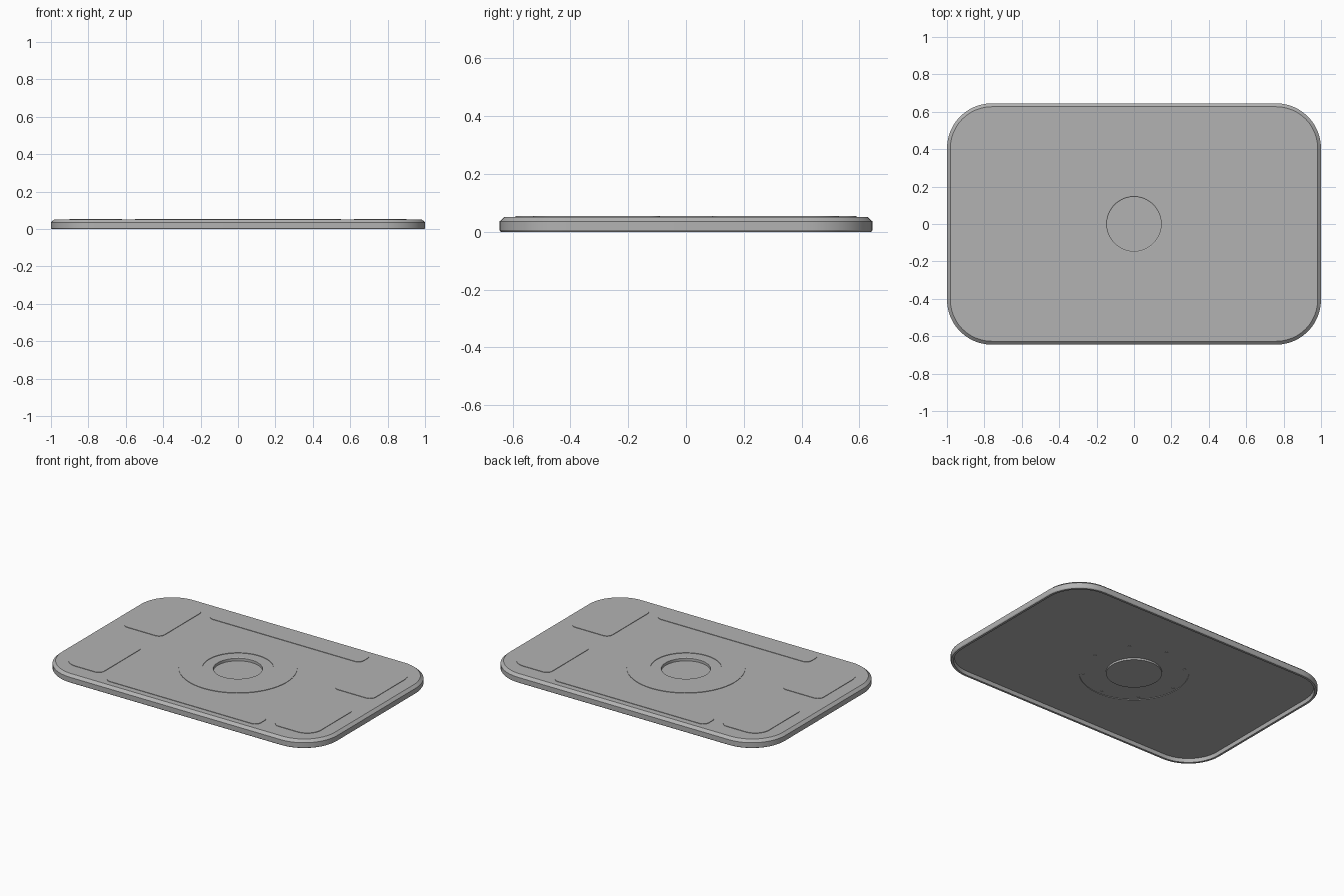
import bpy, bmesh, math

if "Cube" in bpy.data.objects:
    bpy.data.objects.remove(bpy.data.objects["Cube"])

grey = bpy.data.materials.new("matte grey")
grey.diffuse_color = (0.45, 0.45, 0.45, 1)
grey.use_nodes = True
grey.node_tree.nodes["Principled BSDF"].inputs["Base Color"].default_value = grey.diffuse_color

HALF_X, HALF_Y, CORNER = 1.0, 0.645, 0.24
DECK, TOP = 0.052, 0.055


def rounded_rect(x0, x1, y0, y1, radii, n=12):
    """Outline points, counter-clockwise; radii run from the +x +y corner."""
    pts = []
    for k, (cx, cy, sx, sy) in enumerate([(x1, y1, 1, 1), (x0, y1, -1, 1),
                                          (x0, y0, -1, -1), (x1, y0, 1, -1)]):
        r = radii[k]
        for i in range(n + 1):
            a = math.pi / 2 * (k + i / n)
            pts.append((cx - sx * r + r * math.cos(a), cy - sy * r + r * math.sin(a)))
    return pts


def plate_outline(inset):
    x, y = HALF_X - inset, HALF_Y - inset
    return rounded_rect(-x, x, -y, y, [CORNER - inset] * 4)


def circle(r, n=64):
    return [(r * math.cos(2 * math.pi * i / n), r * math.sin(2 * math.pi * i / n))
            for i in range(n)]


def ring(bm, pts, z):
    return [bm.verts.new((x, y, z)) for x, y in pts]


def bridge(bm, a, b):
    n = len(a)
    for i in range(n):
        j = (i + 1) % n
        bm.faces.new((a[i], a[j], b[j], b[i]))


def stack(bm, rings):
    for a, b in zip(rings, rings[1:]):
        bridge(bm, a, b)
    return rings


def fill_between(bm, outer, inner):
    """Flat face with a hole."""
    edges = []
    for loop in (outer, inner):
        for i in range(len(loop)):
            pair = (loop[i], loop[(i + 1) % len(loop)])
            edges.append(bm.edges.get(pair) or bm.edges.new(pair))
    bmesh.ops.triangle_fill(bm, use_beauty=True, use_dissolve=False, edges=edges)


def finish(bm, name):
    bmesh.ops.recalc_face_normals(bm, faces=bm.faces)
    mesh = bpy.data.meshes.new(name)
    bm.to_mesh(mesh)
    bm.free()
    mesh.materials.append(grey)
    obj = bpy.data.objects.new(name, mesh)
    bpy.context.collection.objects.link(obj)
    bpy.ops.object.select_all(action='DESELECT')
    obj.select_set(True)
    bpy.context.view_layer.objects.active = obj
    bpy.ops.object.shade_smooth_by_angle(angle=math.radians(25))
    return obj


def prism(name, pts, z0, z1):
    bm = bmesh.new()
    low, high = stack(bm, [ring(bm, pts, z0), ring(bm, pts, z1)])
    bm.faces.new(low)
    bm.faces.new(high)
    return finish(bm, name)


# Tray: chamfered outer wall, hollow underside with a narrow rim, central cup
bm = bmesh.new()
wall = stack(bm, [ring(bm, plate_outline(i), z) for i, z in
                  [(0.022, 0.024), (0.018, 0.0), (0.004, 0.0), (0.0, 0.006),
                   (0.0, 0.036), (0.018, DECK)]])
cup = stack(bm, [ring(bm, circle(r), z) for r, z in
                 [(0.150, DECK), (0.145, 0.049), (0.145, 0.032)]])
under = stack(bm, [ring(bm, circle(r), z) for r, z in
                   [(0.325, 0.024), (0.325, 0.028), (0.165, 0.028), (0.165, 0.016)]])
fill_between(bm, wall[-1], cup[0])
fill_between(bm, wall[0], under[0])
bm.faces.new(cup[-1])
bm.faces.new(under[-1])
finish(bm, "tray")

# Raised ring around the cup
bm = bmesh.new()
section = [(0.21, DECK - 0.001), (0.21, TOP), (0.35, TOP), (0.35, DECK - 0.001)]
loops = [ring(bm, circle(r), z) for r, z in section]
stack(bm, loops + loops[:1])
finish(bm, "raised_ring")

# Raised pads: long ones along front and back, one in each corner
long_pad = rounded_rect(-0.55, 0.55, 0.47, 0.59, [0.04] * 4, 6)
corner_pad = rounded_rect(0.62, 0.90, 0.09, 0.53, [0.10, 0.04, 0.04, 0.04], 8)
for sy, side in ((-1, "front"), (1, "back")):
    prism(side + "_long_pad", [(x, y * sy) for x, y in long_pad], DECK - 0.001, TOP)
    for sx, hand in ((-1, "left"), (1, "right")):
        prism(f"{side}_{hand}_corner_pad",
              [(x * sx, y * sy) for x, y in corner_pad], DECK - 0.001, TOP)

# Small studs around the underside recess
for k in range(8):
    a = k * math.pi / 4
    pts = [(x + 0.30 * math.cos(a), y + 0.30 * math.sin(a)) for x, y in circle(0.009, 12)]
    prism(f"underside_stud_{k + 1}", pts, 0.025, 0.029)
